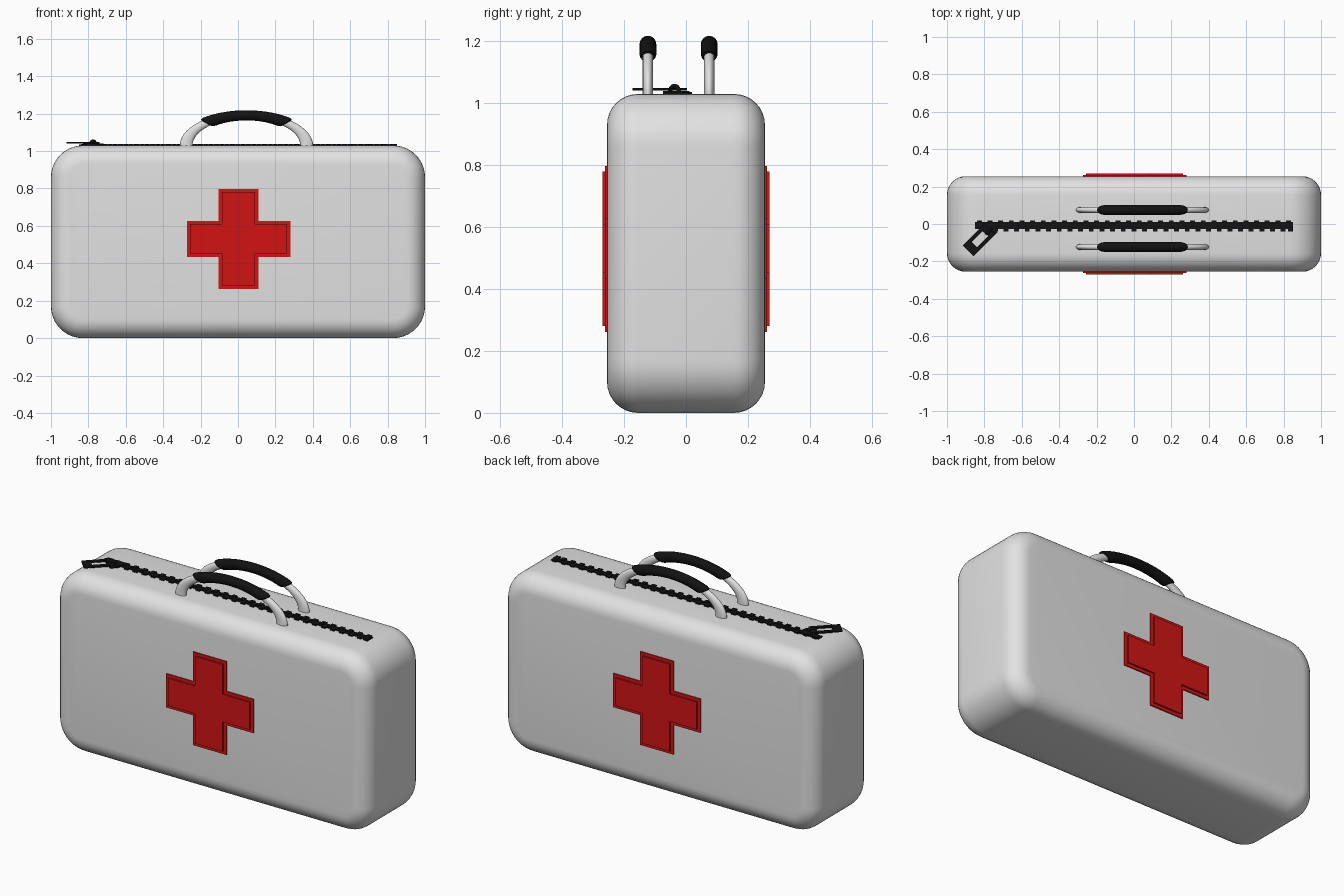
import bpy, bmesh, math
from mathutils import Matrix, Vector

if "Cube" in bpy.data.objects:
    bpy.data.objects.remove(bpy.data.objects["Cube"])


def material(name, rgb):
    m = bpy.data.materials.new(name)
    m.use_nodes = True
    m.diffuse_color = (*rgb, 1)
    m.node_tree.nodes["Principled BSDF"].inputs["Base Color"].default_value = (*rgb, 1)
    return m


WHITE = material("white_fabric", (0.76, 0.76, 0.76))
RED = material("red", (0.65, 0.007, 0.007))
BLACK = material("black_rubber", (0.006, 0.006, 0.006))

TOP = 1.03      # top surface of the case
DEPTH = 0.255   # half thickness of the case


def finish(bm, name, mat, matrix=None, smooth=False):
    bmesh.ops.recalc_face_normals(bm, faces=bm.faces)
    mesh = bpy.data.meshes.new(name)
    bm.to_mesh(mesh)
    bm.free()
    mesh.materials.append(mat)
    obj = bpy.data.objects.new(name, mesh)
    bpy.context.collection.objects.link(obj)
    if matrix:
        obj.matrix_world = matrix
    if smooth:
        bpy.ops.object.select_all(action="DESELECT")
        obj.select_set(True)
        bpy.context.view_layer.objects.active = obj
        bpy.ops.object.shade_smooth_by_angle(angle=math.radians(40))
    return obj


def add_box(bm, x0, x1, y0, y1, z0, z1):
    size = Matrix.Diagonal((x1 - x0, y1 - y0, z1 - z0, 1))
    mid = Matrix.Translation(((x0 + x1) / 2, (y0 + y1) / 2, (z0 + z1) / 2))
    bmesh.ops.create_cube(bm, size=1, matrix=mid @ size)


def add_prism(bm, points, z0, z1):
    base = bm.faces.new([bm.verts.new((x, y, z0)) for x, y in points])
    out = bmesh.ops.extrude_face_region(bm, geom=[base], use_keep_orig=True)
    verts = [g for g in out["geom"] if isinstance(g, bmesh.types.BMVert)]
    bmesh.ops.translate(bm, verts=verts, vec=(0, 0, z1 - z0))


def arc_tube(name, mat, matrix, radius, rings, sides=16):
    """Sweep a round section along an arc; rings are (angle in degrees, tube radius)."""
    bm = bmesh.new()
    loops = []
    for angle, r in rings:
        a = math.radians(angle)
        out = Vector((math.cos(a), 0, math.sin(a)))
        loop = []
        for i in range(sides):
            t = math.tau * i / sides
            loop.append(bm.verts.new(out * (radius + r * math.cos(t)) + Vector((0, r * math.sin(t), 0))))
        loops.append(loop)
    for a, b in zip(loops, loops[1:]):
        for i in range(sides):
            j = (i + 1) % sides
            bm.faces.new((a[i], a[j], b[j], b[i]))
    bm.faces.new(loops[0])
    bm.faces.new(loops[-1])
    return finish(bm, name, mat, matrix, True)


# Case: round the four corners first, then the front and back rims
bm = bmesh.new()
add_box(bm, -1, 1, -DEPTH, DEPTH, 0, TOP)
corners = [e for e in bm.edges if abs(e.verts[0].co.y - e.verts[1].co.y) > 0.1]
bmesh.ops.bevel(bm, geom=corners, offset=0.17, segments=10, profile=0.5, affect="EDGES")
rims = [e for e in bm.edges if abs(e.verts[0].co.y - e.verts[1].co.y) < 0.01]
bmesh.ops.bevel(bm, geom=rims, offset=0.1, segments=8, profile=0.5, affect="EDGES")
finish(bm, "case", WHITE, smooth=True)


# Crosses on front and back: a thin border with a raised centre
def cross_outline(inset):
    long_x, long_z, arm_x, arm_z = (v - inset for v in (0.277, 0.268, 0.106, 0.097))
    quarter = [(long_x, arm_z), (arm_x, arm_z), (arm_x, long_z)]
    points = []
    for sx, sz in ((1, 1), (-1, 1), (-1, -1), (1, -1)):
        part = [(x * sx, z * sz) for x, z in quarter]
        points += part if sx * sz > 0 else part[::-1]
    return points


for name, turn in (("front_cross", 0), ("back_cross", math.pi)):
    bm = bmesh.new()
    add_prism(bm, cross_outline(0), DEPTH - 0.01, DEPTH + 0.006)
    add_prism(bm, cross_outline(0.018), DEPTH - 0.01, DEPTH + 0.015)
    place = Matrix.Translation((0.003, 0, 0.53)) @ Matrix.Rotation(turn, 4, "Z")
    finish(bm, name, RED, place @ Matrix.Rotation(math.pi / 2, 4, "X"))

# Handles: stretched half rings with thicker grips
for side, y in (("front", -0.123), ("back", 0.075)):
    place = Matrix.Translation((0.045, y, TOP)) @ Matrix.Diagonal((2, 1, 1, 1))
    arc_tube(side + "_handle", WHITE, place, 0.161,
             [(a, 0.017) for a in range(-5, 186, 5)])
    grip = [(a, 0.027) for a in range(52, 129, 4)]
    grip = [(48, 0.019), (49, 0.024)] + grip + [(131, 0.024), (132, 0.019)]
    arc_tube(side + "_grip", BLACK, place, 0.161, grip)

# Zip: a strip with staggered teeth on both edges
bm = bmesh.new()
add_box(bm, -0.85, 0.85, -0.027, 0.01, TOP - 0.01, TOP + 0.004)
pitch = 0.057
for i in range(30):
    x = -0.84 + i * pitch
    add_box(bm, x, x + 0.026, -0.01, 0.02, TOP - 0.01, TOP + 0.007)
    x = min(x + pitch / 2, 0.824)
    add_box(bm, x, x + 0.026, -0.041, -0.01, TOP - 0.01, TOP + 0.007)
finish(bm, "zip", BLACK)

# Zip slider, its loop and the pull tab lying at an angle
bm = bmesh.new()
add_prism(bm, [(-0.83, 0.012), (-0.72, 0.012), (-0.73, -0.045), (-0.76, -0.075), (-0.81, -0.04)],
          TOP - 0.005, TOP + 0.01)
finish(bm, "zip_slider", BLACK)
diagonal = Matrix.Rotation(math.pi / 4, 4, "Z")
arc_tube("slider_loop", BLACK, Matrix.Translation((-0.775, -0.037, TOP + 0.006)) @ diagonal,
         0.02, [(a, 0.007) for a in range(0, 181, 15)], 10)

bm = bmesh.new()
low, high = -0.004, 0.004
add_box(bm, -0.082, -0.035, -0.041, 0.041, low, high)
add_box(bm, 0.05, 0.085, -0.041, 0.041, low, high)
for s in (-1, 1):
    inner, outer = sorted((s * 0.02, s * 0.041))
    add_box(bm, -0.035, 0.05, inner, outer, low, high)
finish(bm, "pull_tab", BLACK, Matrix.Translation((-0.829, -0.086, TOP + 0.015)) @ diagonal)
